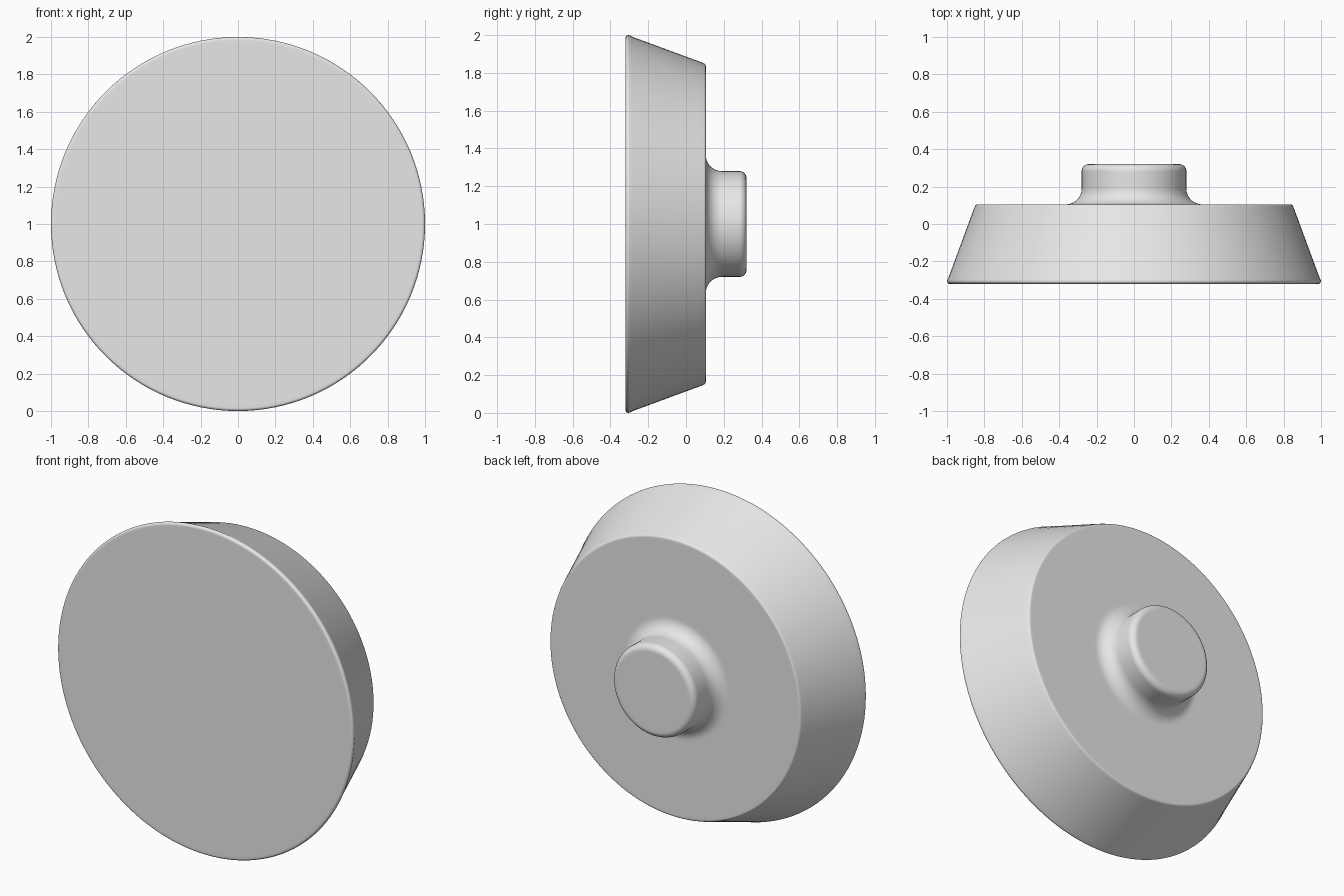
import bpy, bmesh, math

if "Cube" in bpy.data.objects:
    bpy.data.objects.remove(bpy.data.objects["Cube"])

SEGMENTS = 128


def arc(r, y, radius, start, end, steps=8):
    """Profile points (radius, y) along an arc, angles in degrees."""
    pts = []
    for i in range(steps + 1):
        a = math.radians(start + (end - start) * i / steps)
        pts.append((r + radius * math.cos(a), y + radius * math.sin(a)))
    return pts


def lathe(name, profile, material):
    """Spin a (radius, y) profile around the horizontal axis at z = 1."""
    bm = bmesh.new()
    rings = []
    for r, y in profile:
        rings.append([bm.verts.new((r * math.sin(2 * math.pi * i / SEGMENTS), y,
                                    1 + r * math.cos(2 * math.pi * i / SEGMENTS)))
                      for i in range(SEGMENTS)])
    for a, b in zip(rings, rings[1:]):
        for i in range(SEGMENTS):
            j = (i + 1) % SEGMENTS
            bm.faces.new((a[i], a[j], b[j], b[i]))
    bm.faces.new(rings[0])
    bm.faces.new(rings[-1])
    bmesh.ops.recalc_face_normals(bm, faces=bm.faces)
    mesh = bpy.data.meshes.new(name)
    bm.to_mesh(mesh)
    bm.free()
    mesh.materials.append(material)
    obj = bpy.data.objects.new(name, mesh)
    bpy.context.collection.objects.link(obj)
    bpy.context.view_layer.objects.active = obj
    obj.select_set(True)
    bpy.ops.object.shade_smooth_by_angle(angle=math.radians(30))
    return obj


grey = bpy.data.materials.new("light_grey")
grey.diffuse_color = (0.8, 0.8, 0.8, 1)
grey.use_nodes = True
grey.node_tree.nodes["Principled BSDF"].inputs["Base Color"].default_value = grey.diffuse_color

# Tapered disc: flat front, rounded rims, sloping side
profile = [(0.97, -0.32)]
profile += arc(0.985, -0.305, 0.015, -90, 20)
profile += [(0.99, -0.281), (0.856, 0.082)]
profile += arc(0.836, 0.09, 0.015, 20, 90)
profile += [(0.82, 0.105), (0.38, 0.105)]
# Fillet up into the rear stub, then its rounded end
profile += arc(0.365, 0.19, 0.085, 270, 180, 12)
profile += [(0.28, 0.2), (0.28, 0.275)]
profile += arc(0.243, 0.283, 0.037, 0, 90)
profile += [(0.233, 0.32)]

lathe("tapered_knob", profile, grey)
